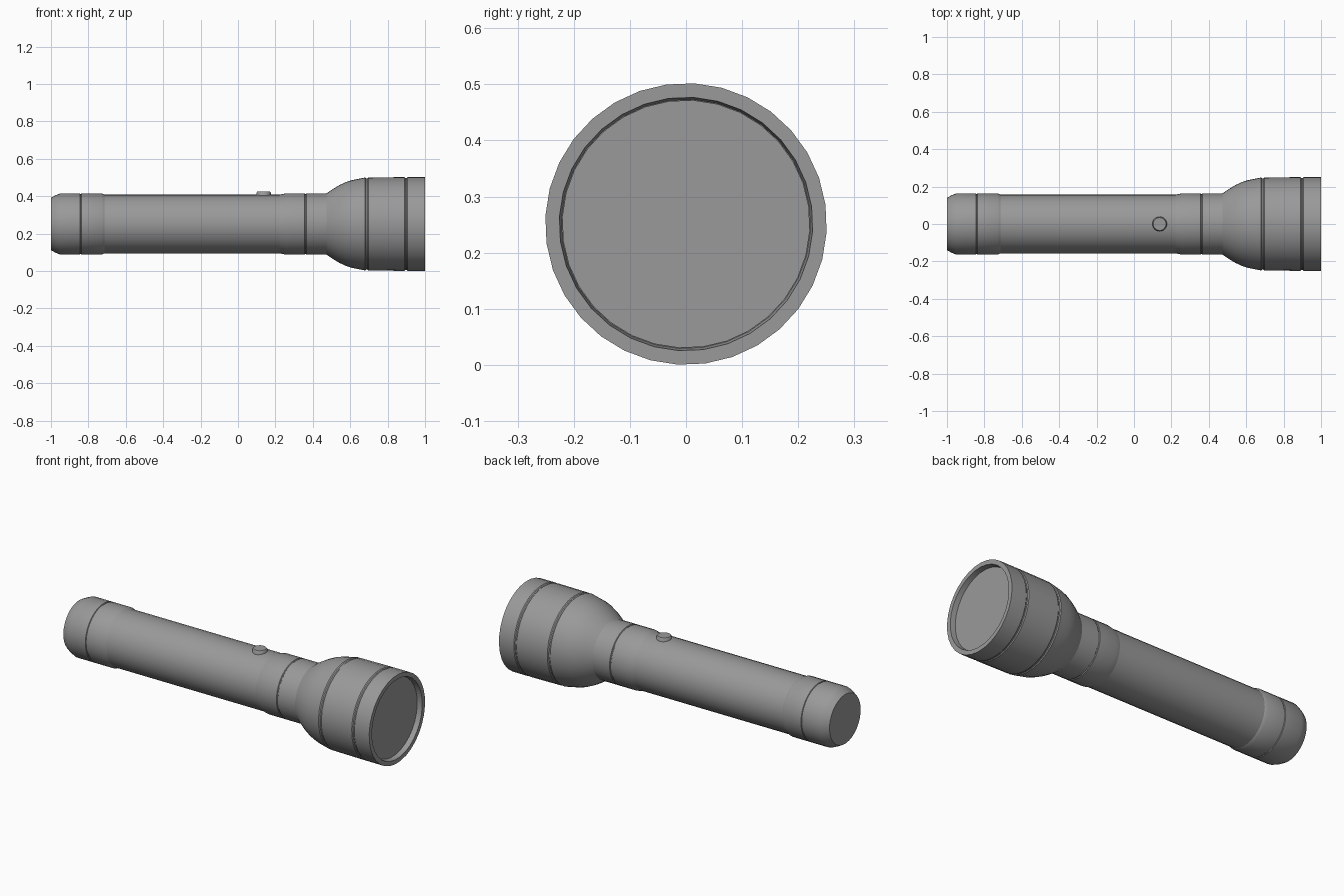
import bpy, bmesh, math

if "Cube" in bpy.data.objects:
    bpy.data.objects.remove(bpy.data.objects["Cube"])

SIDES = 32
AXIS_Z = 0.251

# Dark grey metal
metal = bpy.data.materials.new("dark_grey")
metal.diffuse_color = (0.32, 0.32, 0.32, 1)
metal.use_nodes = True
metal.node_tree.nodes["Principled BSDF"].inputs["Base Color"].default_value = metal.diffuse_color


def lathe(name, profile, axis='X', origin=(0, 0, AXIS_Z), sides=SIDES, angle=30):
    """Spin (position, radius) points about an axis; radius 0 closes an end."""
    bm = bmesh.new()
    rings = []
    for p, r in profile:
        ring = []
        for i in range(sides if r else 1):
            a = 2 * math.pi * (i - 0.3) / sides
            u, v = r * math.cos(a), r * math.sin(a)
            co = (p, u, v) if axis == 'X' else (u, v, p)
            ring.append(bm.verts.new([c + o for c, o in zip(co, origin)]))
        rings.append(ring)
    for a, b in zip(rings, rings[1:]):
        for i in range(sides):
            j = (i + 1) % sides
            if len(a) == 1:
                bm.faces.new((a[0], b[j], b[i]))
            elif len(b) == 1:
                bm.faces.new((a[i], a[j], b[0]))
            else:
                bm.faces.new((a[i], a[j], b[j], b[i]))
    bmesh.ops.recalc_face_normals(bm, faces=bm.faces)
    mesh = bpy.data.meshes.new(name)
    bm.to_mesh(mesh)
    bm.free()
    mesh.materials.append(metal)
    obj = bpy.data.objects.new(name, mesh)
    bpy.context.collection.objects.link(obj)
    bpy.ops.object.select_all(action='DESELECT')
    obj.select_set(True)
    bpy.context.view_layer.objects.active = obj
    bpy.ops.object.shade_smooth_by_angle(angle=math.radians(angle))
    return obj


def groove(x0, x1, r, depth=0.004):
    """Profile points for a narrow seam."""
    m = (x1 - x0) * 0.3
    return [(x0, r), (x0 + m, r - depth), (x1 - m, r - depth), (x1, r)]


# Tail cap: chamfered end, seam and step down to the barrel
lathe("tail_cap", [(-1, 0), (-1, 0.14), (-0.975, 0.154), (-0.95, 0.164)]
      + groove(-0.845, -0.837, 0.164)
      + [(-0.73, 0.164), (-0.715, 0.157), (-0.715, 0)])

# Barrel
lathe("barrel", [(-0.72, 0), (-0.72, 0.157), (0.24, 0.157), (0.24, 0)])

# Neck collar and flared head with recessed rim
lathe("head", [(0.222, 0), (0.222, 0.157), (0.255, 0.164)]
      + groove(0.356, 0.366, 0.164)
      + [(0.473, 0.164), (0.505, 0.186), (0.54, 0.207), (0.575, 0.224),
         (0.61, 0.235), (0.65, 0.243)]
      + groove(0.68, 0.698, 0.249)
      + groove(0.89, 0.907, 0.251)
      + [(1, 0.251), (1, 0.226), (0.968, 0.222), (0.968, 0)])

# Lens disc sitting in the rim
lathe("lens", [(0.955, 0), (0.955, 0.221), (0.972, 0.221), (0.972, 0)])

# Switch button on top of the barrel
top = AXIS_Z + 0.157
lathe("switch_button", [(-0.03, 0), (-0.03, 0.039), (0.01, 0.039),
                        (0.016, 0.034), (0.016, 0)],
      axis='Z', origin=(0.137, 0, top), sides=24, angle=50)
